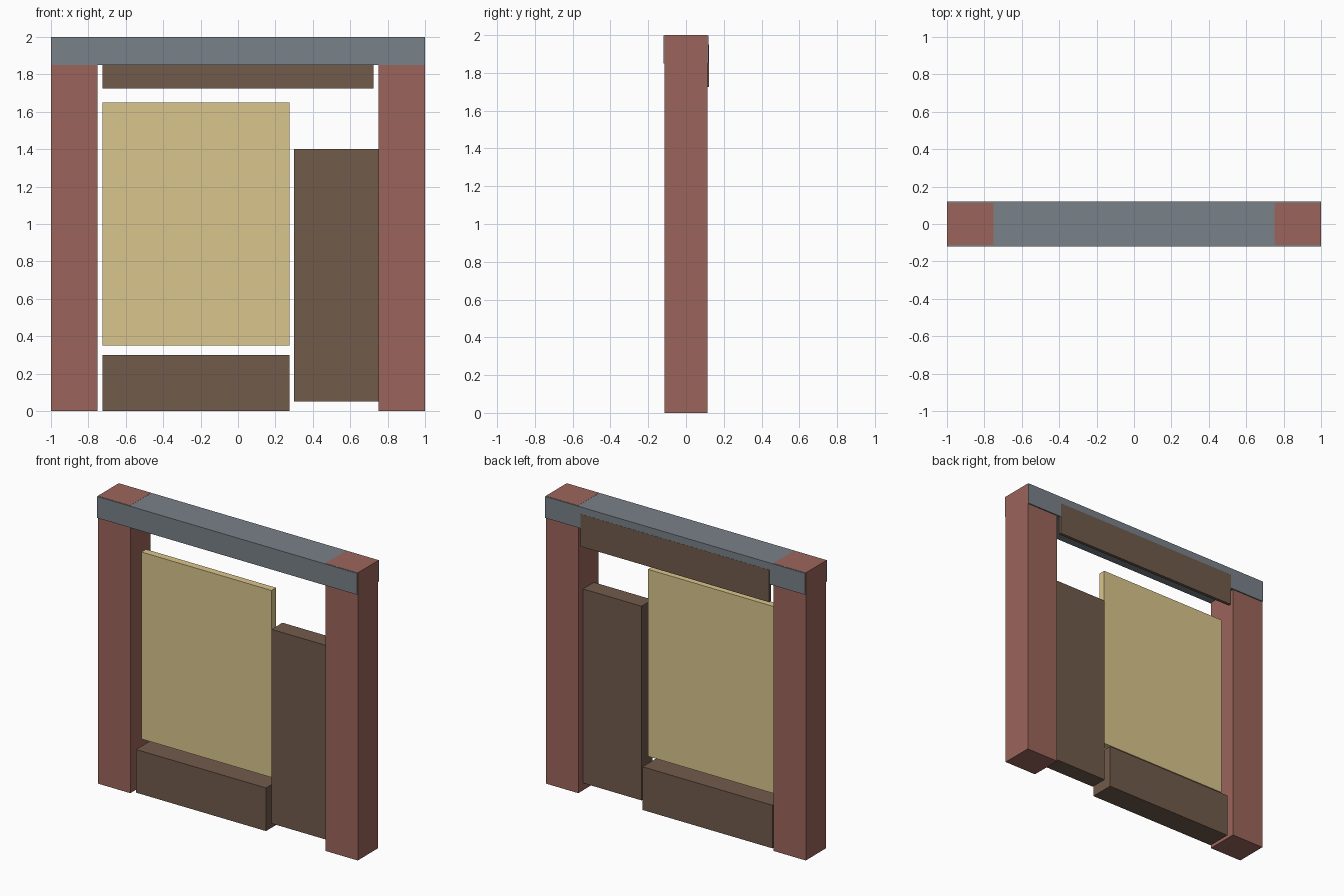
import bpy

if "Cube" in bpy.data.objects:
    bpy.data.objects.remove(bpy.data.objects["Cube"])


def material(name, rgb):
    mat = bpy.data.materials.new(name)
    mat.diffuse_color = (*rgb, 1.0)
    mat.use_nodes = True
    mat.node_tree.nodes["Principled BSDF"].inputs["Base Color"].default_value = mat.diffuse_color
    return mat


BRICK = material("brick_red", (0.33, 0.13, 0.105))
SLATE = material("slate_grey", (0.19, 0.22, 0.25))
BROWN = material("dark_brown", (0.165, 0.105, 0.07))
SAND = material("sand", (0.70, 0.56, 0.26))


def box(name, x, y, z, mat):
    """Box given by its (min, max) range on each axis."""
    ranges = (x, y, z)
    bpy.ops.mesh.primitive_cube_add(size=1, location=[(a + b) / 2 for a, b in ranges])
    obj = bpy.context.object
    obj.name = name
    obj.scale = [b - a for a, b in ranges]
    bpy.ops.object.transform_apply(location=False, rotation=False, scale=True)
    obj.data.materials.append(mat)
    return obj


# Side posts, running full height through the ends of the beam
for side, x in (("left", (-1.0, -0.75)), ("right", (0.75, 1.0))):
    box(f"{side}_post", x, (-0.1125, 0.1125), (0, 2.0), BRICK)

# Top beam, a hair inside the posts so shared faces do not flicker
box("top_beam", (-0.999, 0.999), (-0.12, 0.12), (1.85, 1.999), SLATE)

# Thin board on the back of the beam
box("back_board", (-0.725, 0.725), (0.10, 0.121), (1.725, 1.95), BROWN)

# Infill between the posts
box("center_panel", (-0.725, 0.275), (-0.025, 0.025), (0.35, 1.65), SAND)
box("base_block", (-0.725, 0.275), (-0.085, 0.085), (0, 0.3), BROWN)
box("side_panel", (0.30, 0.75), (-0.06, 0.06), (0.05, 1.40), BROWN)
